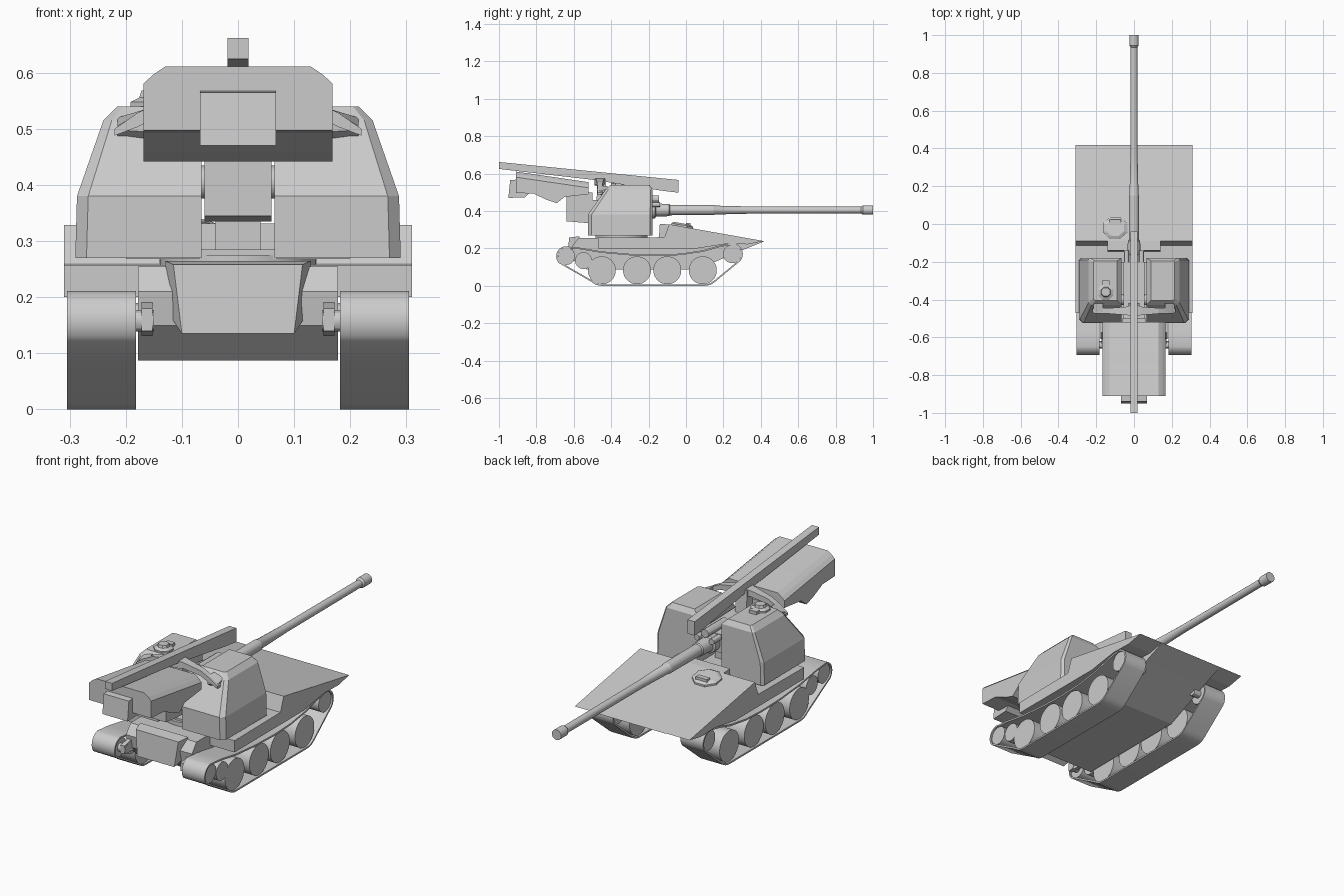
import bpy, bmesh, math
from mathutils import Vector


def finish(name, bm, smooth=False):
    bmesh.ops.remove_doubles(bm, verts=bm.verts, dist=1e-5)
    bmesh.ops.recalc_face_normals(bm, faces=bm.faces)
    me = bpy.data.meshes.new(name)
    bm.to_mesh(me)
    bm.free()
    ob = bpy.data.objects.new(name, me)
    bpy.context.collection.objects.link(ob)
    if smooth:
        bpy.context.view_layer.objects.active = ob
        ob.select_set(True)
        bpy.ops.object.shade_smooth_by_angle(angle=math.radians(30))
        ob.select_set(False)
    return ob


def loft(name, rings, smooth=False, closed=False):
    """Skin a series of equal-length point rings; cap the ends unless closed."""
    bm = bmesh.new()
    vs = [[bm.verts.new(p) for p in r] for r in rings]
    n = len(rings[0])
    pairs = list(zip(vs, vs[1:])) + ([(vs[-1], vs[0])] if closed else [])
    for a, b in pairs:
        for i in range(n):
            j = (i + 1) % n
            bm.faces.new((a[i], a[j], b[j], b[i]))
    if not closed:
        bm.faces.new(vs[0])
        bm.faces.new(vs[-1])
    return finish(name, bm, smooth)


def side_profile(name, pts, x0, x1):
    """Extrude a (y, z) outline across x."""
    return loft(name, [[(x, y, z) for y, z in pts] for x in (x0, x1)])


def box(name, x0, x1, y0, y1, z0, z1):
    return side_profile(name, [(y0, z0), (y1, z0), (y1, z1), (y0, z1)], x0, x1)


def lathe(name, axis, centre, stations, n=20, smooth=True):
    """Round part: stations are (distance along axis, radius)."""
    rings = []
    for d, r in stations:
        ring = []
        for k in range(n):
            a = 2 * math.pi * (k + 0.5) / n
            u, v = r * math.cos(a), r * math.sin(a)
            off = {'x': (d, u, v), 'y': (u, d, v), 'z': (u, v, d)}[axis]
            ring.append(Vector(centre) + Vector(off))
        rings.append(ring)
    return loft(name, rings, smooth)


def arc(cy, cz, r, a0, a1, n):
    return [(cy + r * math.cos(math.radians(a0 + (a1 - a0) * i / n)),
             cz + r * math.sin(math.radians(a0 + (a1 - a0) * i / n))) for i in range(n + 1)]


# Hull: central tub and wide sponson with sloped front plate
side_profile("lower_hull", [(-0.53, 0.087), (0.06, 0.087), (0.30, 0.19), (0.417, 0.237), (-0.10, 0.255),
                            (-0.575, 0.255), (-0.61, 0.21), (-0.60, 0.15)], -0.178, 0.178)
side_profile("sponson_and_glacis", [(0.417, 0.239), (-0.09, 0.329), (-0.115, 0.26), (-0.47, 0.257),
                                    (-0.47, 0.20), (0.06, 0.20), (0.22, 0.225), (0.33, 0.222)], -0.31, 0.31)
side_profile("glacis_centre_step", [(-0.09, 0.328), (-0.14, 0.331), (-0.145, 0.25), (-0.09, 0.25)], -0.14, 0.14)

# Rear plate with tapering side wings
loft("rear_plate", [[(-0.13, -0.57, 0.265), (0.13, -0.57, 0.265), (0.13, -0.57, 0.18), (-0.13, -0.57, 0.18)],
                    [(-0.115, -0.625, 0.258), (0.115, -0.625, 0.258), (0.10, -0.635, 0.135), (-0.10, -0.635, 0.135)]])

# Running gear
top_run = [(0.17, 0.213), (0.09, 0.19), (-0.03, 0.172), (-0.16, 0.167), (-0.30, 0.171), (-0.45, 0.184), (-0.57, 0.204)]
outline = (arc(-0.64, 0.158, 0.054, 100, 222, 10) + arc(-0.45, 0.083, 0.083, 228, 270, 4)
           + arc(0.10, 0.083, 0.083, 270, 312, 4) + arc(0.247, 0.17, 0.057, 318, 460, 10) + top_run)


def inset(pts, t):
    out, n = [], len(pts)
    for i, p in enumerate(pts):
        d = Vector(pts[(i + 1) % n]) - Vector(pts[i - 1])
        d.normalize()
        out.append((p[0] - d.y * t, p[1] + d.x * t))
    return out


inner = inset(outline, 0.008)
wheels = [(-0.45, 0.083, 0.075), (-0.262, 0.083, 0.075), (-0.10, 0.083, 0.075), (0.09, 0.083, 0.075),
          (-0.64, 0.158, 0.046), (0.247, 0.17, 0.049), (-0.548, 0.135, 0.045)]
for side, s in (("left", -1), ("right", 1)):
    loft(side + "_track", [[(s * 0.305, *o), (s * 0.182, *o), (s * 0.182, *i), (s * 0.305, *i)]
                           for o, i in zip(outline, inner)], smooth=True, closed=True)
    for k, (y, z, r) in enumerate(wheels):
        lathe(f"{side}_wheel_{k + 1}", 'x', (0, y, z), [(s * 0.19, r), (s * 0.297, r)], 24)
    for y, z in ((-0.64, 0.158), (0.247, 0.17)):
        lathe(side + "_axle", 'x', (0, y, z), [(s * 0.15, 0.02), (s * 0.2, 0.02)], 12)
    side_profile(side + "_axle_bracket", [(-0.66, 0.14), (-0.56, 0.13), (-0.56, 0.2), (-0.66, 0.18)], s * 0.152, s * 0.172)

# Octagonal driver hatch on the sloped plate
loft("driver_hatch", [[(-0.1 + rx * cx, -0.02 + ry * cy, z0 - 0.18 * (ry * cy))
                       for cx, cy in arc(0, 0, 1, 22.5, 337.5, 7)]
                      for rx, ry, z0 in ((0.07, 0.063, 0.30), (0.07, 0.063, 0.325), (0.052, 0.046, 0.334))])
box("driver_periscope", -0.13, -0.07, 0.0, 0.025, 0.31, 0.337)

# Turret base ring and deck
lathe("turret_ring", 'z', (0, -0.345, 0), [(0.25, 0.14), (0.275, 0.14)], 32)
box("turret_floor", -0.2, 0.2, -0.47, -0.2, 0.268, 0.285)

# Turret side pods
for side, s in (("left", -1), ("right", 1)):
    rings = []
    for x0, x1, y0, y1, z, c in ((0.065, 0.29, -0.525, -0.18, 0.27, 0.02), (0.065, 0.287, -0.525, -0.18, 0.38, 0.02),
                                 (0.065, 0.24, -0.43, -0.18, 0.515, 0.015), (0.09, 0.215, -0.405, -0.195, 0.54, 0.01)):
        rings.append([(s * x, y, z) for x, y in ((x0, y0), (x1 - c, y0), (x1, y0 + c), (x1, y1 - c * 0.6),
                                                 (x1 - c * 0.6, y1), (x0, y1))])
    loft(side + "_turret_pod", rings)
    lathe(side + "_trunnion", 'x', (0, -0.4, 0.405), [(s * 0.05, 0.03), (s * 0.085, 0.03)], 16)
    lathe(side + "_recoil_cylinder", 'y', (s * 0.04, 0, 0.435), [(-0.3, 0.014), (-0.14, 0.014)], 12)
    # Curved arm holding up the beam
    path = [(0.0, 0.577), (0.04, 0.572), (0.13, 0.553), (0.18, 0.528), (0.22, 0.500)]
    loft(side + "_beam_arm", [[(s * x, -0.46 - w, z), (s * x, -0.46 + w, z), (s * x, -0.46 + w, z - t),
                               (s * x, -0.46 - w, z - t)]
                              for (x, z), w, t in zip(path, (0.03, 0.022, 0.015, 0.014, 0.012),
                                                      (0.04, 0.03, 0.025, 0.025, 0.012))])
    # Arm foot fairing on the rear slope of each pod
    loft(side + "_arm_foot", [[(s * 0.165, -0.47, 0.495), (s * 0.165, -0.47, 0.535), (s * 0.165, -0.42, 0.535),
                               (s * 0.165, -0.42, 0.46)],
                              [(s * 0.215, -0.46, 0.498), (s * 0.215, -0.46, 0.505), (s * 0.215, -0.42, 0.52),
                               (s * 0.215, -0.42, 0.46)]])

# Commander cupola on the left pod
lathe("cupola", 'z', (-0.15, -0.36, 0), [(0.50, 0.045), (0.548, 0.045), (0.556, 0.028), (0.568, 0.024)], 8, False)
box("cupola_sight", -0.17, -0.13, -0.325, -0.30, 0.53, 0.555)

# Gun: barrel, collar and breech
lathe("barrel", 'y', (0, 0, 0.405),
      [(-0.22, 0.045), (-0.165, 0.045), (-0.16, 0.035), (-0.09, 0.033), (-0.085, 0.028), (0.15, 0.027), (0.155, 0.024),
       (0.36, 0.019), (0.935, 0.018), (0.945, 0.025), (1.0, 0.025)], 24)
lathe("muzzle_bore", 'y', (0, 0, 0.405), [(0.99, 0.014), (0.9995, 0.014)], 16)
lathe("recuperator", 'y', (0, 0, 0.463), [(-0.3, 0.02), (-0.145, 0.02)], 12)
side_profile("gun_cradle", [(-0.52, 0.36), (-0.2, 0.36), (-0.2, 0.45), (-0.52, 0.46)], -0.055, 0.055)
side_profile("breech_block", [(-0.64, 0.345), (-0.52, 0.335), (-0.50, 0.36), (-0.50, 0.47), (-0.64, 0.47)], -0.06, 0.06)
box("gun_pedestal", -0.04, 0.04, -0.42, -0.28, 0.275, 0.37)

# Overhanging loader housing, chamfered on top and scalloped below
stations = [(-0.91, 0.497, 0.611), (-0.815, 0.493, 0.597), (-0.74, 0.458, 0.586), (-0.69, 0.442, 0.579),
            (-0.65, 0.475, 0.573), (-0.52, 0.49, 0.554)]
loft("loader_housing", [[(-0.168, y, b), (0.168, y, b), (0.168, y, t - 0.03), (0.152, y, t - 0.015), (0.13, y, t),
                         (-0.13, y, t), (-0.152, y, t - 0.015), (-0.168, y, t - 0.03)] for y, b, t in stations])
side_profile("loader_end_box", [(-0.94, 0.565), (-0.95, 0.47), (-0.86, 0.473), (-0.84, 0.495), (-0.88, 0.57)], -0.068, 0.068)
side_profile("loader_neck", [(-0.64, 0.445), (-0.50, 0.455), (-0.50, 0.50), (-0.64, 0.50)], -0.06, 0.06)

# Overhead loading beam and its post
side_profile("overhead_beam", [(-1.0, 0.662), (-0.04, 0.566), (-0.04, 0.498), (-0.125, 0.508), (-0.5, 0.567),
                               (-1.0, 0.625)], -0.019, 0.019)
side_profile("beam_post", [(-0.48, 0.44), (-0.42, 0.44), (-0.43, 0.57), (-0.47, 0.57)], -0.03, 0.03)
